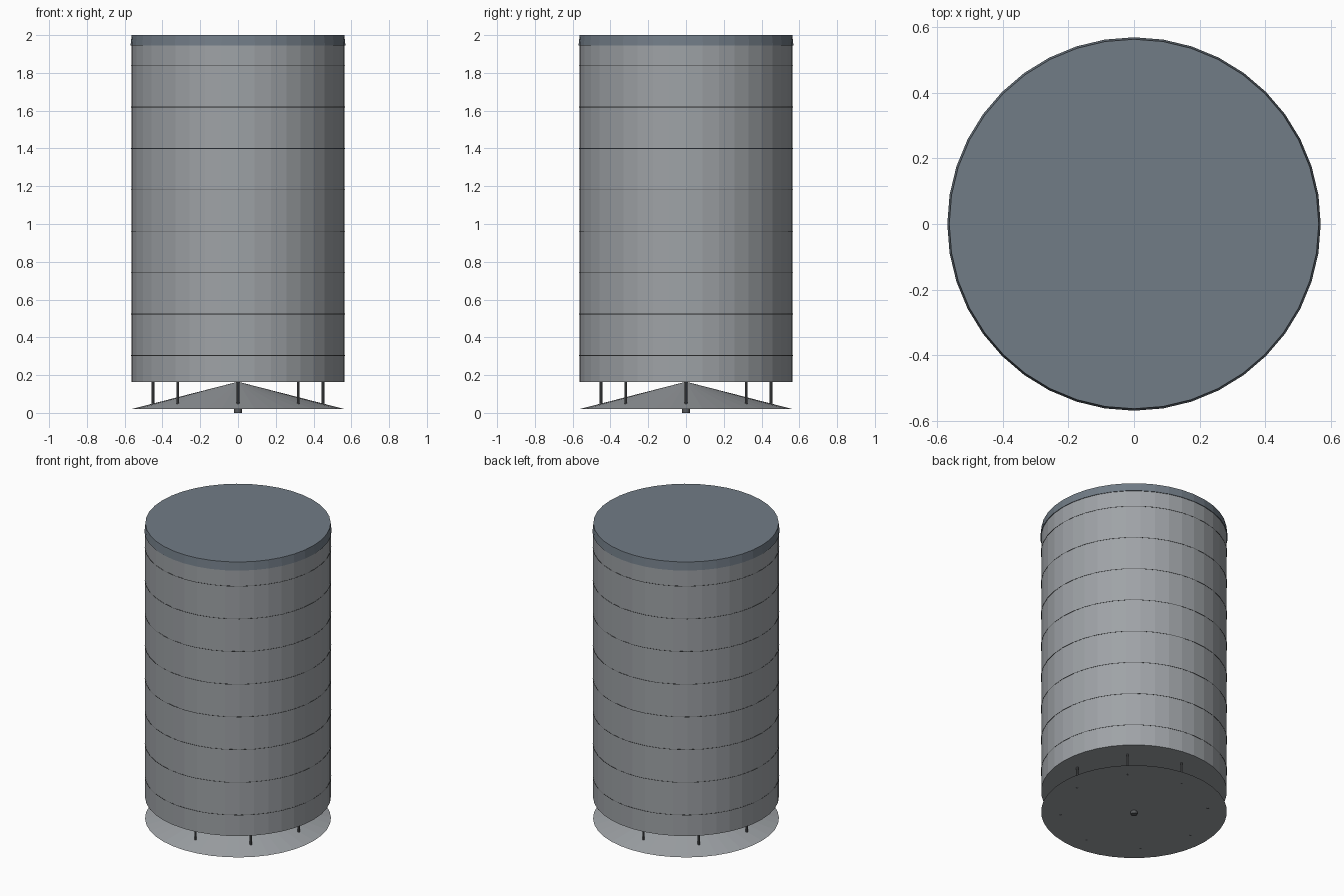
import bpy
from math import cos, sin, pi

if "Cube" in bpy.data.objects:
    bpy.data.objects.remove(bpy.data.objects["Cube"])

SIDES = 40
R = 0.565


def material(name, r, g, b):
    mat = bpy.data.materials.new(name)
    mat.diffuse_color = (r, g, b, 1)
    mat.use_nodes = True
    mat.node_tree.nodes["Principled BSDF"].inputs["Base Color"].default_value = mat.diffuse_color
    return mat


STEEL = material("steel_grey", 0.345, 0.365, 0.385)
BLUE = material("lid_blue_grey", 0.165, 0.20, 0.238)
DARK = material("dark_metal", 0.10, 0.105, 0.11)


def finish(name, mat):
    ob = bpy.context.object
    ob.name = name
    ob.data.materials.append(mat)


def tapered(name, mat, r_bottom, r_top, z0, z1, x=0, y=0, sides=SIDES):
    bpy.ops.mesh.primitive_cone_add(vertices=sides, radius1=r_bottom, radius2=r_top,
                                    depth=z1 - z0, location=(x, y, (z0 + z1) / 2))
    finish(name, mat)


# Main drum
tapered("drum_body", STEEL, R, R, 0.163, 1.95)

# Blue-grey lid, slightly wider at its lower edge
tapered("lid", BLUE, 0.569, 0.563, 1.945, 2.0)

# Thin seam rings around the drum
for i in range(8):
    bpy.ops.mesh.primitive_torus_add(major_radius=R, minor_radius=0.002,
                                     major_segments=SIDES, minor_segments=6,
                                     location=(0, 0, 0.304 + i * 0.2192))
    finish(f"seam_ring_{i + 1}", DARK)

# Conical deflector below the drum, with its small drain stub
tapered("base_cone", STEEL, R, 0, 0.02, 0.165)
tapered("drain_stub", DARK, 0.02, 0.02, 0.0, 0.022, sides=16)

# Eight thin struts joining the cone to the drum
for i in range(8):
    a = i * pi / 4
    tapered(f"strut_{i + 1}", DARK, 0.007, 0.007, 0.0195, 0.17,
            0.45 * cos(a), 0.45 * sin(a), sides=8)
